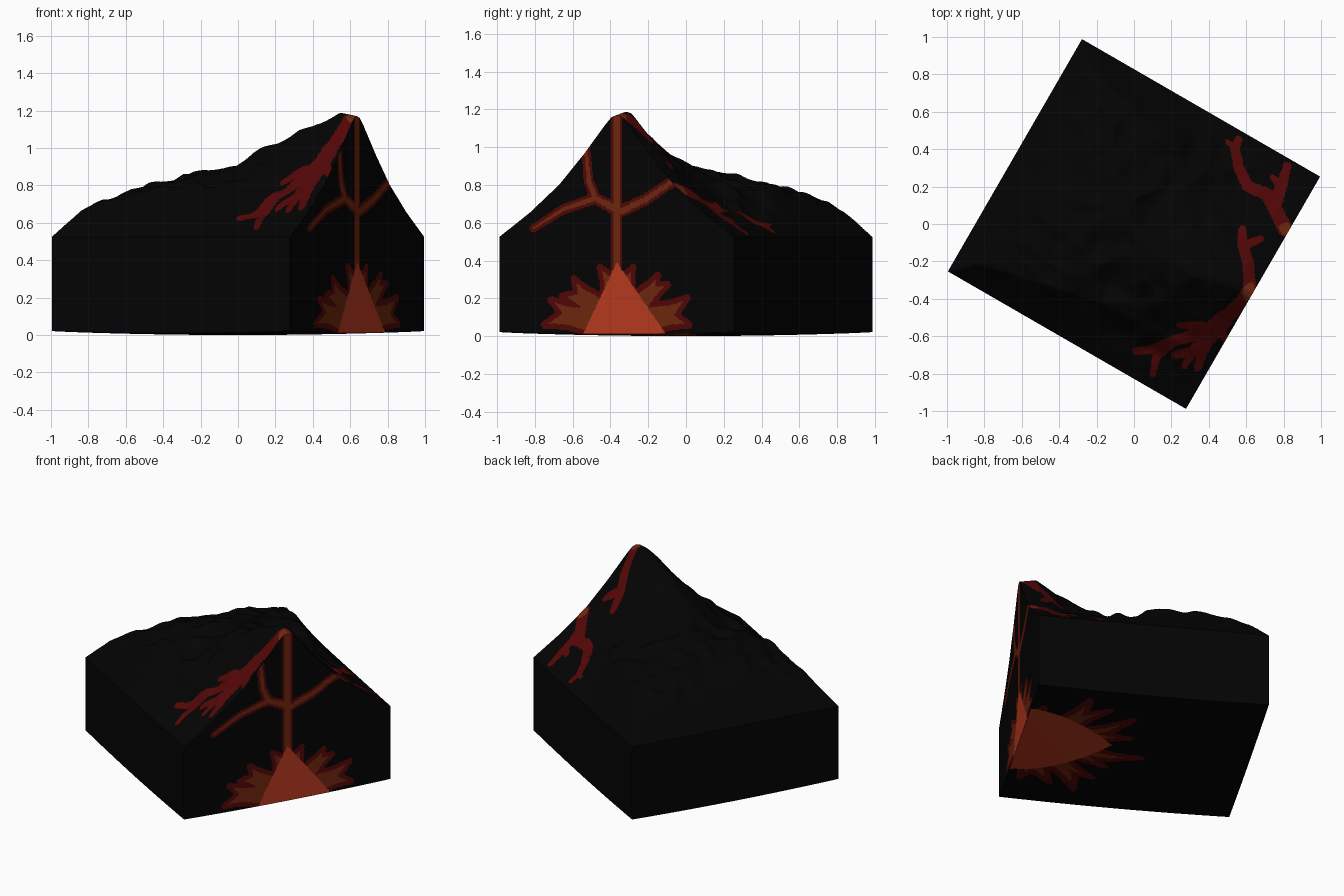
import bpy, math
from mathutils import Vector, noise

if "Cube" in bpy.data.objects:
    bpy.data.objects.remove(bpy.data.objects["Cube"])

A, B = 0.735, 0.717            # half sizes: p across the cut, q along the cut
C30, S30 = math.cos(math.radians(30)), 0.5


def material(name, rgb):
    m = bpy.data.materials.new(name)
    m.diffuse_color = (*rgb, 1)
    m.use_nodes = True
    m.node_tree.nodes["Principled BSDF"].inputs["Base Color"].default_value = m.diffuse_color
    return m


MATS = [material("black rock", (0.001, 0.001, 0.001)),
        material("dark red lava", (0.088, 0.002, 0.002)),
        material("brown orange lava", (0.16, 0.021, 0.004)),
        material("bright magma", (0.49, 0.042, 0.014))]


def lerp_table(table, x):
    if x <= table[0][0]:
        return table[0][1]
    for (x0, y0), (x1, y1) in zip(table, table[1:]):
        if x <= x1:
            return y0 + (y1 - y0) * (x - x0) / (x1 - x0)
    return table[-1][1]


def smooth(lo, hi, x):
    t = min(1, max(0, (x - lo) / (hi - lo)))
    return t * t * (3 - 2 * t)


# mountain shape: crest running back from the peak, its sideways drift, and two cross-sections
CREST = [(-.735, .7), (-.6, .74), (-.44, .80), (-.3, .83), (-.2, .87), (-.05, .895), (.06, .91),
         (.14, .96), (.23, 1.0), (.33, 1.05), (.42, 1.1), (.5, 1.12), (.63, 1.19), (.735, 1.17)]
DRIFT = [(-.2, 0), (.1, -.06), (.3, -.07), (.45, -.04), (.63, 0)]
CUT = [(0, 1), (.03, .985), (.07, .92), (.2, .68), (.35, .43), (.53, .2), (.717, 0)]
BACK = [(0, 1), (.2, .97), (.35, .89), (.5, .78), (.717, .55)]


def height(p, q):
    edge = min(B - abs(q), p + A)
    t = smooth(-.42, .66, p)
    a = abs(q - lerp_table(DRIFT, p) * smooth(0, .4, B - abs(q)))
    crest = lerp_table(CREST, p) - .525
    back = min(crest * lerp_table(BACK, a), 1.25 * edge)
    front = min(crest * lerp_table(CUT, a), 1.25 * edge)
    z = .525 + t * front + (1 - t) * back
    # rocky folds, fading out at the rim and the cut
    fade = smooth(.03, .25, edge) * smooth(0, .35, A - p)
    n = abs(noise.noise(Vector((p * 4.5, q * 4.5, 3.1)))) - .22
    n2 = noise.noise(Vector((p * 10, q * 10, 7.7)))
    return z - fade * (.06 * n - .025 * n2)


def bottom(p, q):
    """Slightly bulging underside: corners lift off the ground."""
    return .02 * (p * p + q * q)


def field(strokes, x, y):
    """Signed distance to a set of tapered strokes (negative = inside)."""
    best = 9
    for ax, ay, bx, by, r0, r1 in strokes:
        dx, dy = bx - ax, by - ay
        t = ((x - ax) * dx + (y - ay) * dy) / (dx * dx + dy * dy)
        t = min(1, max(0, t))
        d = math.hypot(x - ax - t * dx, y - ay - t * dy) - r0 - (r1 - r0) * t
        best = min(best, d)
    return best


def path(pts, r0, r1):
    n = len(pts) - 1
    return [(*pts[i], *pts[i + 1], r0 + (r1 - r0) * i / n, r0 + (r1 - r0) * (i + 1) / n)
            for i in range(n)]


def spikes(tips, ox, oy, r0, r1, bend):
    """Crooked fingers from a common origin, bending to alternate sides."""
    out = []
    for i, (x, y) in enumerate(tips):
        dx, dy = x - ox, y - oy
        k = bend if i % 2 else -bend
        out += path([(ox, oy), (ox + .7 * dx - k * dy, oy + .7 * dy + k * dx), (x, y)], r0, r1)
    return out


# lava streams on the slopes, in top-view coordinates
STREAMS = (path([(.62, -.36), (.58, -.42), (.48, -.51), (.36, -.58), (.2, -.63), (.1, -.67), (.01, -.68)], .045, .02)
           + path([(.2, -.64), (.12, -.71), (.1, -.8)], .025, .018)
           + path([(.48, -.51), (.42, -.56), (.32, -.68), (.22, -.7)], .05, .02)
           + path([(.46, -.54), (.38, -.64), (.34, -.77)], .045, .02)
           + path([(.46, -.56), (.5, -.64)], .03, .015)
           + path([(.32, -.68), (.27, -.76)], .022, .016)
           + path([(.36, -.55), (.24, -.54)], .03, .015)
           + path([(.62, -.36), (.61, -.2), (.58, -.11), (.58, -.03)], .035, .022)
           + path([(.6, -.11), (.68, -.08)], .025, .016)
           + path([(.81, -.03), (.76, .07), (.71, .16), (.61, .2), (.56, .3), (.54, .41), (.56, .45)], .04, .022)
           + path([(.54, .41), (.5, .44)], .02, .014)
           + path([(.75, .1), (.79, .21), (.82, .31)], .038, .022)
           + path([(.78, .21), (.74, .25)], .025, .014))

# conduits and magma chamber on the cut face, in (q, z)
PIPES = (path([(0, .3), (0, .7), (0, 1.2)], .034, .036)
         + path([(0, .67), (-.13, .73), (-.33, .67), (-.51, .57)], .036, .022)
         + path([(-.13, .73), (-.17, .82), (-.19, 1.0)], .034, .026)
         + path([(0, .65), (.17, .72), (.38, .84)], .034, .03))
FACE_TIPS = [(-.44, .06), (-.4, .19), (-.33, .21), (-.26, .30), (-.1, .36),
             (.1, .36), (.25, .32), (.31, .27), (.43, .2), (.44, .06)]
SPIKES = spikes(FACE_TIPS, .02, .06, .11, .022, .08)

# spread of the chamber over the underside, in (q, depth from the cut)
BASE_TIPS = [(.45, .08), (.6, .35), (.5, .5), (.41, .66), (.18, .68), (-.05, .79), (-.2, .58),
             (-.35, .53), (-.52, .44), (-.46, .27), (-.44, .08)]
ROOTS = spikes(BASE_TIPS, .03, .1, .11, .024, .06)


def in_wedge(x, y, x0, x1, tipx, tipy, power):
    t = y / tipy
    if t >= 1:
        return False
    t = t ** power
    return x0 + (tipx - x0) * t < x < x1 + (tipx - x1) * t


def tier(d, inner):
    return 0 if d > 0 else 1 if d > -inner else 2


def top_colour(c):
    p, q = c.x, c.y
    x, y = C30 * p + S30 * q, -S30 * p + C30 * q
    d = field(STREAMS, x, y)
    vent = min(math.hypot(p - A, q), math.hypot(p - A, q - .37)) < .055
    return 2 if d < -.01 and vent else tier(d, 9)


def cut_colour(c):
    q, z = c.y, c.z
    if in_wedge(q, z, -.21, .31, .0, .39, 1):
        return 3
    chamber = tier(field(SPIKES, q, z), .03) if z < .45 else 0
    return max(chamber, tier(field(PIPES, q, z), .017))


def base_colour(c):
    q, d = c.y, A - c.x
    if in_wedge(q, d, -.34, .42, .08, .58, 1.9):
        return 3
    return tier(field(ROOTS, q, d), .045)


def grid(name, nu, nv, position, colour=None):
    verts = [position(i / nu, j / nv) for j in range(nv + 1) for i in range(nu + 1)]
    w = nu + 1
    faces = [(j * w + i, j * w + i + 1, (j + 1) * w + i + 1, (j + 1) * w + i)
             for j in range(nv) for i in range(nu)]
    me = bpy.data.meshes.new(name)
    me.from_pydata(verts, [], faces)
    for m in MATS:
        me.materials.append(m)
    for f in me.polygons:
        f.use_smooth = True
        if colour:
            f.material_index = colour(f.center)
    ob = bpy.data.objects.new(name, me)
    ob.rotation_euler.z = math.radians(-30)
    bpy.context.collection.objects.link(ob)
    return ob


def P(u):
    return -A + 2 * A * u


def Q(u):
    return -B + 2 * B * u


def side(p, q, v):
    lo = bottom(p, q)
    return (p, q, lo + v * (height(p, q) - lo))


# mountain surface
grid("mountain_slopes", 210, 210, lambda u, v: (P(u), Q(v), height(P(u), Q(v))), top_colour)
# section through the volcano
grid("cut_face", 210, 160, lambda u, v: side(A, Q(u), v), cut_colour)
# underside with the spread of the chamber
grid("underside", 150, 150, lambda u, v: (P(v), Q(u), bottom(P(v), Q(u))), base_colour)
# three plain block walls
grid("front_wall", 210, 1, lambda u, v: side(P(u), -B, v))
grid("back_wall", 210, 1, lambda u, v: side(P(1 - u), B, v))
grid("left_wall", 210, 1, lambda u, v: side(-A, Q(1 - u), v))
